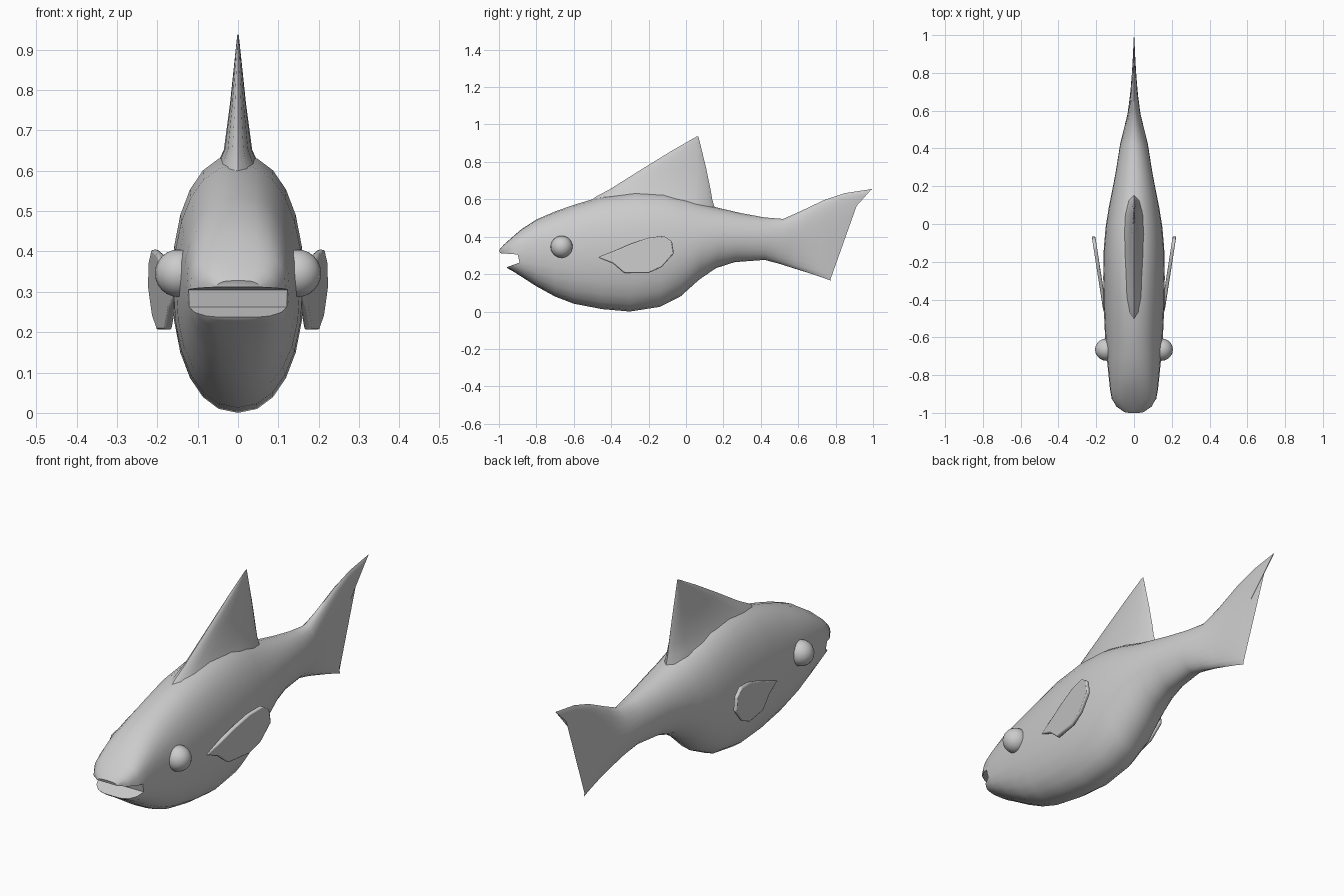
import bpy, bmesh, math

if "Cube" in bpy.data.objects:
    bpy.data.objects.remove(bpy.data.objects["Cube"])


def finish(bm, name, angle=40):
    bmesh.ops.recalc_face_normals(bm, faces=bm.faces)
    me = bpy.data.meshes.new(name)
    bm.to_mesh(me)
    bm.free()
    ob = bpy.data.objects.new(name, me)
    bpy.context.collection.objects.link(ob)
    bpy.ops.object.select_all(action='DESELECT')
    bpy.context.view_layer.objects.active = ob
    ob.select_set(True)
    if angle:
        bpy.ops.object.shade_smooth_by_angle(angle=math.radians(angle))
    return ob


def loft(sections, n=24):
    """Sections: (y0, z0, y1, z1, half width, exponent, bow) - rings between two profile points."""
    bm = bmesh.new()
    rings = []
    for y0, z0, y1, z1, w, e, bow in sections:
        ring = []
        for i in range(n):
            a = 2 * math.pi * i / n
            c, s = math.cos(a), math.sin(a)
            u = math.copysign(abs(c) ** (2 / e), c)
            v = math.copysign(abs(s) ** (2 / e), s)
            t = (v + 1) / 2
            ring.append(bm.verts.new((w * u, y0 + (y1 - y0) * t - bow * (1 - v * v),
                                      z0 + (z1 - z0) * t)))
        rings.append(ring)
    for a, b in zip(rings, rings[1:]):
        for i in range(n):
            j = (i + 1) % n
            bm.faces.new((a[i], a[j], b[j], b[i]))
    bm.faces.new(rings[0])
    bm.faces.new(rings[-1])
    return bm


def slab(outline, inner, outer):
    """Outline in (y, z), given thickness between two x functions of y."""
    bm = bmesh.new()
    a = [bm.verts.new((inner(y), y, z)) for y, z in outline]
    b = [bm.verts.new((outer(y), y, z)) for y, z in outline]
    bm.faces.new(a)
    bm.faces.new(b)
    for i in range(len(a)):
        j = (i + 1) % len(a)
        bm.faces.new((a[i], a[j], b[j], b[i]))
    return bm


# Body and tail: bottom point, top point, half width, squareness, bow
body = finish(loft([
    (-.955, .232, -1.0, .328, .06, 3.5, 0),
    (-.945, .226, -.975, .357, .095, 3.3, 0),
    (-.92, .212, -.93, .397, .118, 3, 0),
    (-.87, .18, -.88, .44, .127, 2.7, 0),
    (-.8, .135, -.8, .492, .135, 2.5, 0),
    (-.7, .08, -.7, .535, .145, 2.3, 0),
    (-.6, .042, -.6, .57, .153, 2.2, 0),
    (-.45, .013, -.45, .615, .16, 2.2, 0),
    (-.3, .0, -.27, .64, .163, 2.2, 0),
    (-.14, .025, -.12, .632, .16, 2.2, 0),
    (-.03, .08, .0, .605, .15, 2.1, 0),
    (.07, .17, .1, .572, .134, 2, 0),
    (.16, .232, .2, .548, .115, 2, 0),
    (.26, .264, .3, .525, .096, 2, 0),
    (.42, .276, .42, .503, .074, 2, 0),
    (.5, .255, .52, .495, .052, 2, 0),
    (.58, .23, .61, .535, .034, 2, .01),
    (.66, .205, .74, .597, .022, 2, .03),
    (.72, .185, .85, .633, .015, 2, .055),
    (.775, .165, .995, .655, .006, 2, .088),
]), "body", None)

# Open mouth cut straight through the snout
cutter = finish(slab([(-1.05, .316), (-.9, .305), (-.89, .262), (-.96, .236), (-1.05, .2)],
                     lambda y: -.3, lambda y: .3), "mouth_cutter", None)
cutter.hide_render = True
mod = body.modifiers.new("mouth", 'BOOLEAN')
mod.operation = 'DIFFERENCE'
mod.solver = 'EXACT'
mod.object = cutter
bpy.ops.object.select_all(action='DESELECT')
bpy.context.view_layer.objects.active = body
body.select_set(True)
bpy.ops.object.modifier_apply(modifier=mod.name)
bpy.data.objects.remove(cutter)
bpy.ops.object.shade_smooth_by_angle(angle=math.radians(45))

# Dorsal fin: horizontal slices from wide root to pointed tip
finish(loft([
    (-.57, .55, .155, .55, .075, 2, 0),
    (-.48, .615, .14, .6, .055, 2, 0),
    (-.405, .655, .132, .65, .035, 2, 0),
    (-.23, .765, .108, .765, .02, 2, 0),
    (-.075, .86, .085, .86, .01, 2, 0),
    (.055, .935, .066, .937, .002, 2, 0),
], 16), "dorsal_fin", 50)

# Eyes and pectoral fins on both sides
fin = [(-.38, .325), (-.3, .36), (-.2, .395), (-.12, .405), (-.075, .375), (-.065, .31),
       (-.13, .238), (-.2, .206), (-.33, .206), (-.39, .258), (-.47, .29)]
for side, s in (("left", -1), ("right", 1)):
    bm = bmesh.new()
    bmesh.ops.create_uvsphere(bm, u_segments=20, v_segments=12, radius=.059)
    bmesh.ops.translate(bm, verts=bm.verts, vec=(s * .147, -.665, .346))
    finish(bm, side + "_eye")

    ob = finish(slab(fin, lambda y: s * (.153 + .155 * (y + .4)),
                     lambda y: s * (.172 + .155 * (y + .4))), side + "_pectoral_fin")
    bev = ob.modifiers.new("soft_edge", 'BEVEL')
    bev.width = .006
    bev.segments = 2
